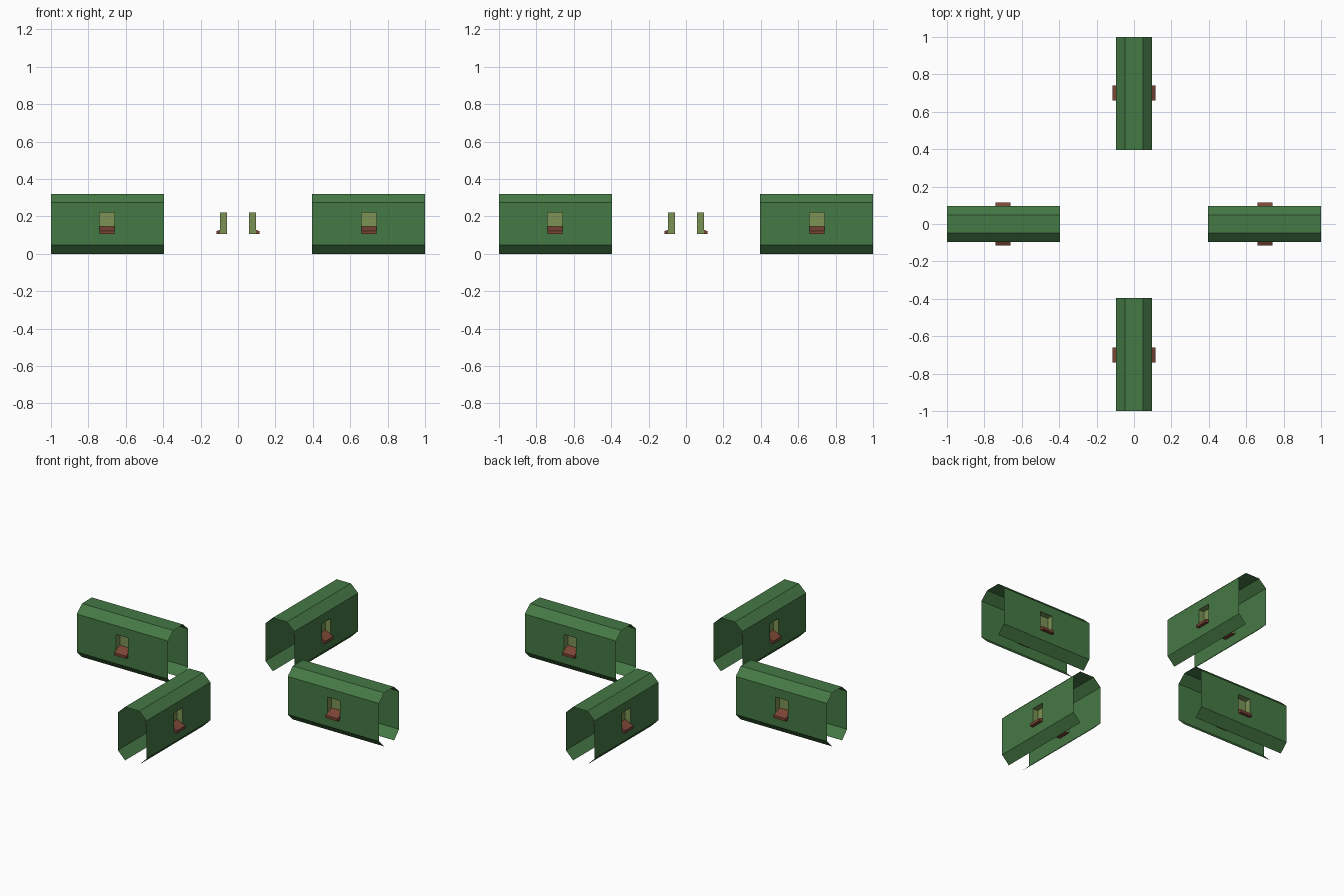
import bpy, math

if "Cube" in bpy.data.objects:
    bpy.data.objects.remove(bpy.data.objects["Cube"])

X0, X1 = 0.396, 1.0            # arm extent
HALF, FLAT, TOP = 0.095, 0.047, 0.32
WALL_Z = (0.048, 0.275)
WIN_X, WIN_Z, DEPTH = (0.66, 0.74), (0.105, 0.222), 0.06


def material(name, rgb):
    m = bpy.data.materials.new(name)
    m.diffuse_color = (*rgb, 1)
    m.use_nodes = True
    m.node_tree.nodes["Principled BSDF"].inputs["Base Color"].default_value = m.diffuse_color
    return m


def make_mesh(name, verts, faces, mat):
    me = bpy.data.meshes.new(name)
    me.from_pydata(verts, [], faces)
    me.materials.append(mat)
    return me


def rect(xs, zs, y):
    return [(xs[0], y, zs[0]), (xs[1], y, zs[0]), (xs[1], y, zs[1]), (xs[0], y, zs[1])]


green = material("green_wall", (0.06, 0.19, 0.06))
olive = material("olive_pane", (0.20, 0.29, 0.09))
brown = material("brown_sill", (0.20, 0.06, 0.035))

# Half shell: bottom chamfer, wall with window opening, top chamfer, half roof
strips = [((-FLAT, 0), (-HALF, WALL_Z[0])),
          ((-HALF, WALL_Z[1]), (-FLAT, TOP)),
          ((-FLAT, TOP), (0, TOP))]
verts, faces = [], []
for (ya, za), (yb, zb) in strips:
    n = len(verts)
    verts += [(X0, ya, za), (X1, ya, za), (X1, yb, zb), (X0, yb, zb)]
    faces.append((n, n + 1, n + 2, n + 3))
n = len(verts)
verts += rect((X0, X1), WALL_Z, -HALF) + rect(WIN_X, WIN_Z, -HALF)
for i in range(4):
    j = (i + 1) % 4
    faces.append((n + i, n + j, n + 4 + j, n + 4 + i))
shell = make_mesh("arm_shell", verts, faces, green)

# Recess: sides, lintel and back pane
recess = make_mesh("window_recess",
                   rect(WIN_X, WIN_Z, -HALF) + rect(WIN_X, WIN_Z, -DEPTH),
                   [(i, (i + 1) % 4, 4 + (i + 1) % 4, 4 + i) for i in (1, 2, 3)] + [(4, 5, 6, 7)],
                   olive)

# Sloped sill: extruded side profile (y, z)
prof = [(-0.0605, 0.105), (-0.0605, 0.145), (-0.114, 0.121), (-0.114, 0.105)]
e = 0.0005
sv = [(x, y, z) for x in (WIN_X[0] + e, WIN_X[1] - e) for y, z in prof]
sf = [(i, 4 + i, 4 + (i + 1) % 4, (i + 1) % 4) for i in range(4)]
sf = [f[::-1] for f in sf] + [(0, 1, 2, 3)[::-1], (4, 5, 6, 7)]
sf = [f[::-1] for f in sf]
sill = make_mesh("window_sill", sv, sf, brown)

# Four arms around the centre, each mirrored across its own axis
for k, side in enumerate(("right", "back", "left", "front")):
    for me in (shell, recess, sill):
        ob = bpy.data.objects.new(f"{side}_{me.name}", me)
        bpy.context.collection.objects.link(ob)
        ob.rotation_euler.z = k * math.pi / 2
        mod = ob.modifiers.new("mirror", 'MIRROR')
        mod.use_axis = (False, True, False)
        mod.merge_threshold = 0.0001
